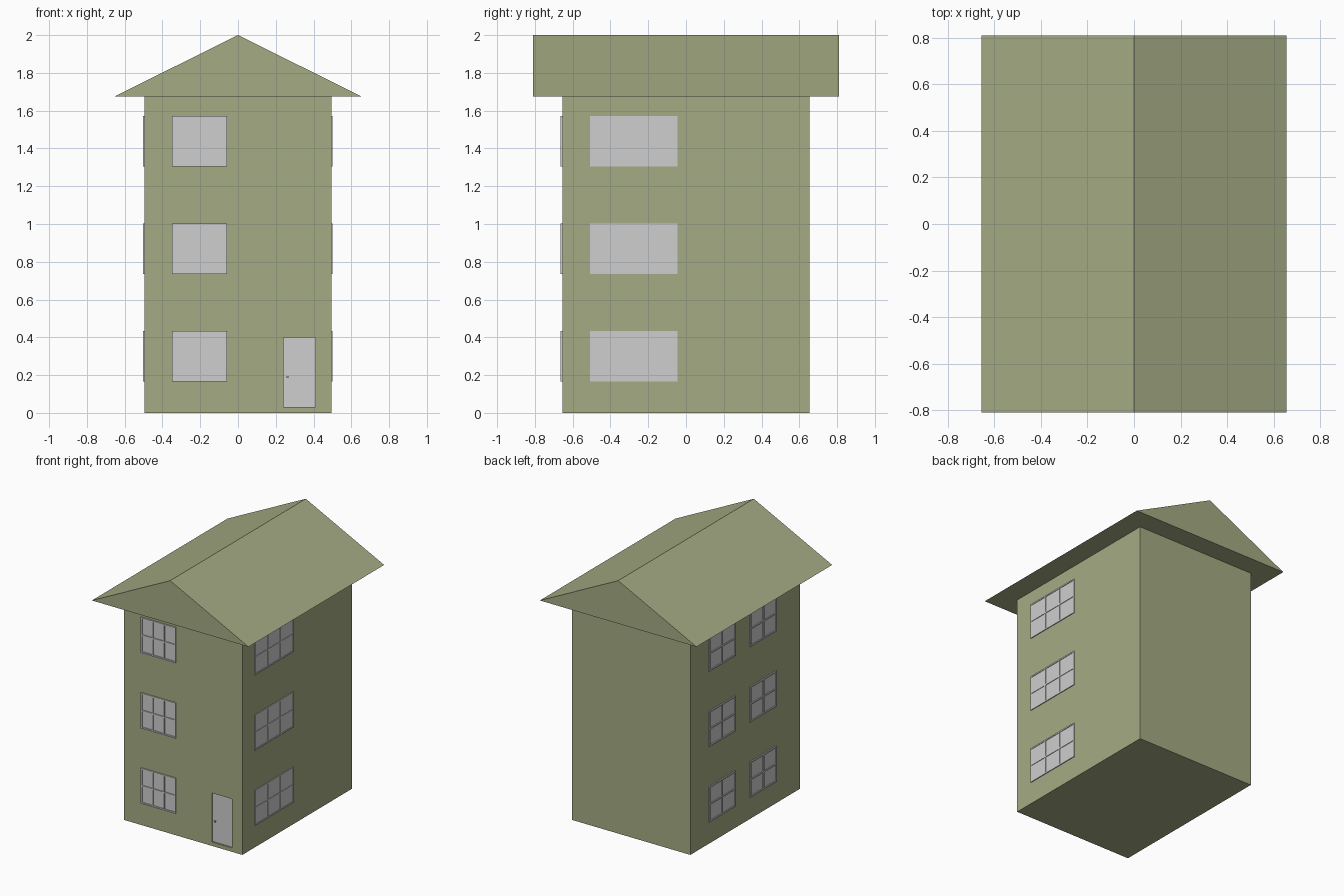
import bpy, bmesh
from mathutils import Vector

if "Cube" in bpy.data.objects:
    bpy.data.objects.remove(bpy.data.objects["Cube"])

HX, HY, EAVES = 0.495, 0.655, 1.675   # wall half sizes and eaves height
ROOF_X, ROOF_Y = 0.655, 0.81


def material(name, rgb):
    m = bpy.data.materials.new(name)
    m.diffuse_color = (*rgb, 1)
    m.use_nodes = True
    m.node_tree.nodes["Principled BSDF"].inputs["Base Color"].default_value = m.diffuse_color
    return m


olive = material("olive green", (0.378, 0.41, 0.23))
grey = material("light grey", (0.62, 0.62, 0.62))


def add_box(bm, lo, hi):
    verts = bmesh.ops.create_cube(bm, size=1)["verts"]
    lo, hi = Vector(lo), Vector(hi)
    for v in verts:
        v.co = Vector([(a + b) / 2 + c * (b - a) for a, b, c in zip(lo, hi, v.co)])


def finish(bm, name, mat):
    bmesh.ops.recalc_face_normals(bm, faces=bm.faces)
    me = bpy.data.meshes.new(name)
    bm.to_mesh(me)
    bm.free()
    me.materials.append(mat)
    ob = bpy.data.objects.new(name, me)
    bpy.context.collection.objects.link(ob)
    return ob


def box(name, lo, hi, mat):
    bm = bmesh.new()
    add_box(bm, lo, hi)
    return finish(bm, name, mat)


# walls, with a shallow doorway cut in the front
walls = box("walls", (-HX, -HY, 0), (HX, HY, EAVES), olive)
cutter = box("doorway_cutter", (0.24, -HY - 0.1, 0.03), (0.41, -HY + 0.015, 0.4), olive)
cutter.hide_render = True
cutter.hide_set(True)
cut = walls.modifiers.new("doorway", "BOOLEAN")
cut.object = cutter
cut.operation = "DIFFERENCE"
cut.solver = "EXACT"

# gable roof: triangular profile pushed along y
bm = bmesh.new()
profile = [(-ROOF_X, EAVES), (ROOF_X, EAVES), (0, 2)]
face = bm.faces.new([bm.verts.new((x, -ROOF_Y, z)) for x, z in profile])
ext = bmesh.ops.extrude_face_region(bm, geom=[face], use_keep_orig=True)["geom"]
bmesh.ops.translate(bm, vec=(0, 2 * ROOF_Y, 0),
                    verts=[g for g in ext if isinstance(g, bmesh.types.BMVert)])
finish(bm, "roof", olive)

# door panel and knob
box("door", (0.24, -HY + 0.01, 0.03), (0.41, -HY + 0.02, 0.4), grey)
box("door_knob", (0.258, -HY, 0.184), (0.268, -HY + 0.012, 0.194), grey)


def window(name, side, u0, u1, z0, cols, depth):
    """Pane plate with raised frame and bars; u runs along the wall."""
    z1, t = z0 + 0.268, 0.01
    bm = bmesh.new()

    def plate(ua, ub, za, zb, out):
        if side == "front":
            add_box(bm, (ua, -HY - out, za), (ub, -HY + 0.002, zb))
        else:
            s = 1 if side == "right" else -1
            a, b = sorted((s * (HX - 0.002), s * (HX + out)))
            add_box(bm, (a, ua, za), (b, ub, zb))

    plate(u0, u1, z0, z1, 0.002)                       # pane
    for i in range(cols + 1):                          # upright bars
        u = u0 + (u1 - u0 - t) * i / cols
        plate(u, u + t, z0, z1, depth)
    for i in range(3):                                 # level bars
        z = z0 + (z1 - z0 - t) * i / 2
        plate(u0, u1, z, z + t, depth)
    finish(bm, name, grey)


# windows on three floors
for floor, z in enumerate((0.166, 0.735, 1.305), 1):
    window(f"front_window_{floor}", "front", -0.35, -0.058, z, 3, 0.009)
    window(f"right_window_{floor}", "right", -0.508, -0.045, z, 3, 0.006)
    window(f"left_rear_window_{floor}", "left", 0.12, 0.44, z, 2, 0.009)
    window(f"left_front_window_{floor}", "left", -0.37, -0.05, z, 2, 0.009)
